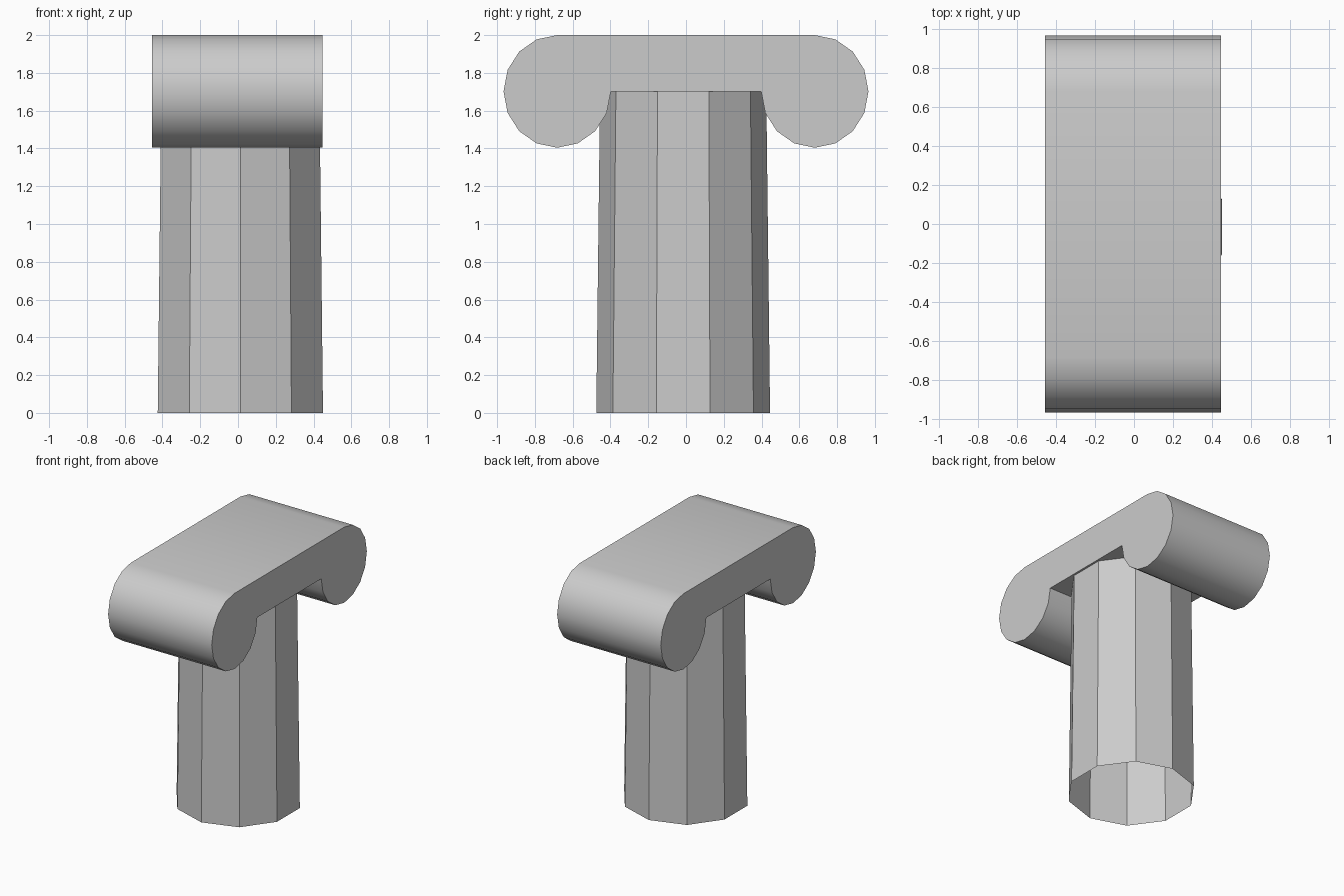
import bpy, bmesh, math

if "Cube" in bpy.data.objects:
    bpy.data.objects.remove(bpy.data.objects["Cube"])

def make_object(name, bm):
    bmesh.ops.recalc_face_normals(bm, faces=bm.faces)
    mesh = bpy.data.meshes.new(name)
    bm.to_mesh(mesh)
    bm.free()
    ob = bpy.data.objects.new(name, mesh)
    bpy.context.collection.objects.link(ob)
    return ob

# Shaft: tapered ten-sided tube, open at both ends
SIDES, CX, CY = 10, 0.0125, -0.015
bm = bmesh.new()
rings = []
for r, z in ((0.46, 0.0), (0.44, 1.703)):
    ring = []
    for i in range(SIDES):
        a = math.tau * i / SIDES - math.pi / 2
        ring.append(bm.verts.new((CX + r * math.cos(a), CY + r * math.sin(a), z)))
    rings.append(ring)
for i in range(SIDES):
    j = (i + 1) % SIDES
    bm.faces.new((rings[0][i], rings[0][j], rings[1][j], rings[1][i]))
make_object("column_shaft", bm)

# Capital: flat slab with a rolled scroll at each end, one extruded profile
RY, RZ, YC, ZC = 0.284, 0.298, 0.682, 1.702
half = []
for i in range(13):  # from the top of the scroll round to the underside of the slab
    a = math.pi / 2 - i * math.tau / 16
    half.append((YC + RY * math.cos(a), ZC + RZ * math.sin(a)))
profile = half + [(-y, z) for y, z in reversed(half)]
bm = bmesh.new()
cap = bm.faces.new([bm.verts.new((-0.456, y, z)) for y, z in profile])
ext = bmesh.ops.extrude_face_region(bm, geom=[cap], use_keep_orig=True)
bmesh.ops.translate(bm, vec=(0.903, 0, 0),
                    verts=[g for g in ext["geom"] if isinstance(g, bmesh.types.BMVert)])
capital = make_object("scroll_capital", bm)
bpy.context.view_layer.objects.active = capital
capital.select_set(True)
bpy.ops.object.shade_smooth_by_angle(angle=math.radians(35))
